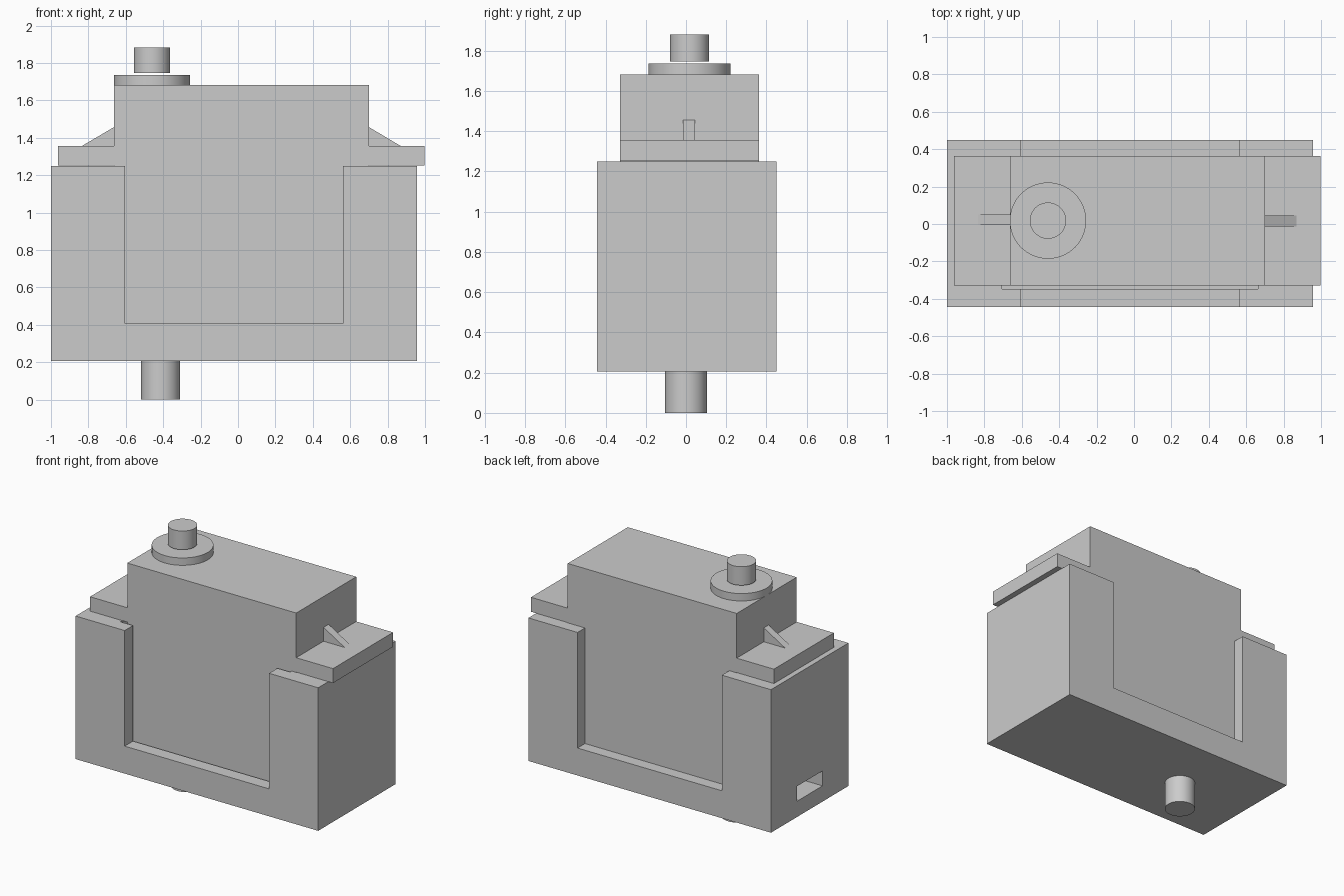
import bpy
import bmesh
from math import radians

default = bpy.data.objects.get("Cube")
if default:
    bpy.data.objects.remove(default, do_unlink=True)

# Single plain material
grey = bpy.data.materials.new("light grey")
grey.use_nodes = True
colour = (0.6, 0.6, 0.6, 1)
grey.diffuse_color = colour
grey.node_tree.nodes["Principled BSDF"].inputs["Base Color"].default_value = colour


def activate(obj):
    bpy.ops.object.select_all(action='DESELECT')
    obj.select_set(True)
    bpy.context.view_layer.objects.active = obj


def prism(name, profile, y0, y1):
    """Extrude an (x, z) outline from y0 to y1."""
    bm = bmesh.new()
    face = bm.faces.new([bm.verts.new((x, y0, z)) for x, z in profile])
    out = bmesh.ops.extrude_face_region(bm, geom=[face])
    moved = [v for v in out["geom"] if isinstance(v, bmesh.types.BMVert)]
    bmesh.ops.translate(bm, verts=moved, vec=(0, y1 - y0, 0))
    bmesh.ops.recalc_face_normals(bm, faces=bm.faces[:])
    mesh = bpy.data.meshes.new(name)
    bm.to_mesh(mesh)
    bm.free()
    mesh.materials.append(grey)
    obj = bpy.data.objects.new(name, mesh)
    bpy.context.collection.objects.link(obj)
    return obj


def box(name, x0, x1, y0, y1, z0, z1):
    return prism(name, [(x0, z0), (x1, z0), (x1, z1), (x0, z1)], y0, y1)


def cylinder(name, x, y, radius, z0, z1):
    bpy.ops.mesh.primitive_cylinder_add(vertices=64, radius=radius, depth=z1 - z0,
                                        location=(x, y, (z0 + z1) / 2))
    obj = bpy.context.object
    obj.name = name
    obj.data.materials.append(grey)
    activate(obj)
    bpy.ops.object.shade_smooth_by_angle(angle=radians(35))
    return obj


def cut(target, cutter):
    cutter.hide_render = True
    mod = target.modifiers.new("cut", 'BOOLEAN')
    mod.operation = 'DIFFERENCE'
    mod.solver = 'EXACT'
    mod.object = cutter
    activate(target)
    bpy.ops.object.modifier_apply(modifier=mod.name)
    bpy.data.objects.remove(cutter, do_unlink=True)


# Bracket: block with a pocket, front and back openings and a cable slot
bracket = box("bracket", -1.0, 0.957, -0.443, 0.449, 0.206, 1.249)
cut(bracket, box("pocket_cutter", -0.705, 0.664, -0.347, 0.353, 0.32, 1.5))
cut(bracket, box("opening_cutter", -0.604, 0.561, -0.6, 0.6, 0.406, 1.5))
cut(bracket, box("slot_cutter", -1.2, -0.65, -0.145, 0.15, 0.321, 0.43))

# Motor case with mounting flanges, as one stepped outline
bottom, under, over, top = 0.33, 1.251, 1.356, 1.682
left, right = -0.663, 0.70
prism("motor_case", [
    (left, bottom), (right, bottom), (right, under), (0.997, under),
    (0.997, over), (right, over), (right, top), (left, top),
    (left, over), (-0.963, over), (-0.963, under), (left, under),
], -0.329, 0.363)

# Small triangular ribs on the flanges
prism("rib_left", [(right, over), (0.87, over), (right, 1.457)], -0.014, 0.045)
prism("rib_right", [(left, over), (-0.835, over), (left, 1.457)], -0.005, 0.05)

# Output collar and shaft, and the peg underneath
cylinder("shaft_collar", -0.46, 0.018, 0.204, top, 1.736)
cylinder("output_shaft", -0.46, 0.018, 0.097, 1.746, 1.882)
cylinder("bottom_peg", -0.414, 0.0, 0.104, 0.0, 0.22)
